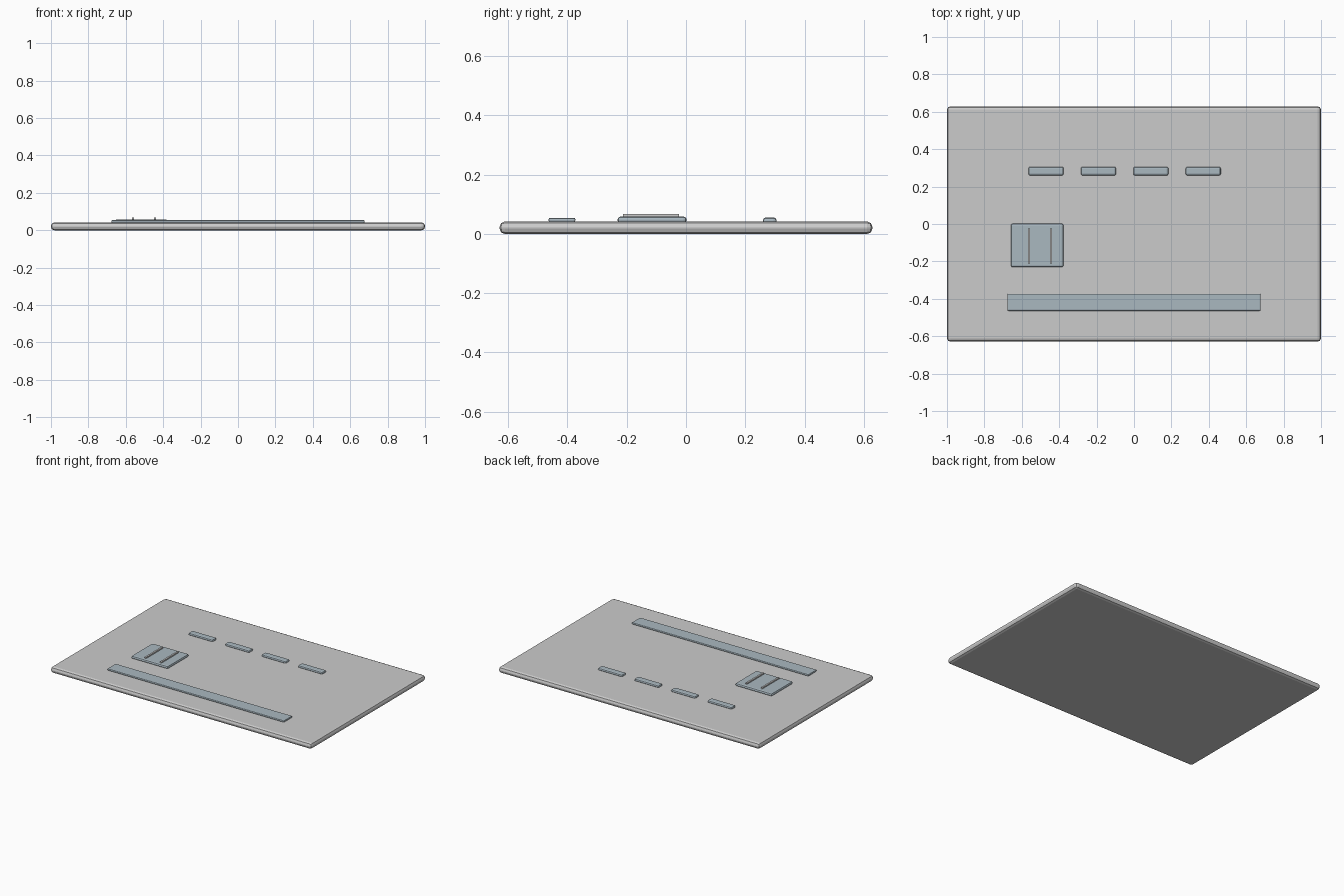
import bpy

if "Cube" in bpy.data.objects:
    bpy.data.objects.remove(bpy.data.objects["Cube"])

slate = bpy.data.materials.new("slate")
slate.diffuse_color = (0.40, 0.48, 0.53, 1)
slate.use_nodes = True
slate.node_tree.nodes["Principled BSDF"].inputs["Base Color"].default_value = slate.diffuse_color


def block(name, x, y, z, bevel, mat=None):
    """Bevelled box from (min, max) ranges on each axis."""
    mid = [(a + b) / 2 for a, b in (x, y, z)]
    bpy.ops.mesh.primitive_cube_add(size=1, location=mid)
    ob = bpy.context.object
    ob.name = name
    ob.scale = [b - a for a, b in (x, y, z)]
    bpy.ops.object.transform_apply(location=False, rotation=False, scale=True)
    if bevel:
        mod = ob.modifiers.new("Bevel", 'BEVEL')
        mod.width = bevel
        mod.segments = 2
    if mat:
        ob.data.materials.append(mat)
    return ob


# Card body
block("card_body", (-1, 1), (-0.629, 0.629), (0, 0.042), 0.018)

# Long strip near the front edge
block("strip", (-0.677, 0.677), (-0.464, -0.373), (0.040, 0.0545), 0.006, slate)

# Contact pad with two thin raised ribs
block("contact_pad", (-0.658, -0.377), (-0.231, 0.002), (0.036, 0.0585), 0.010, slate)
for i, x in enumerate((-0.562, -0.444)):
    block(f"contact_rib_{i + 1}", (x - 0.006, x + 0.006), (-0.212, -0.024),
          (0.055, 0.067), 0)

# Row of four raised dashes
for i in range(4):
    x = -0.47 + 0.28 * i
    block(f"dash_{i + 1}", (x - 0.094, x + 0.094), (0.259, 0.306),
          (0.034, 0.0555), 0.010, slate)
